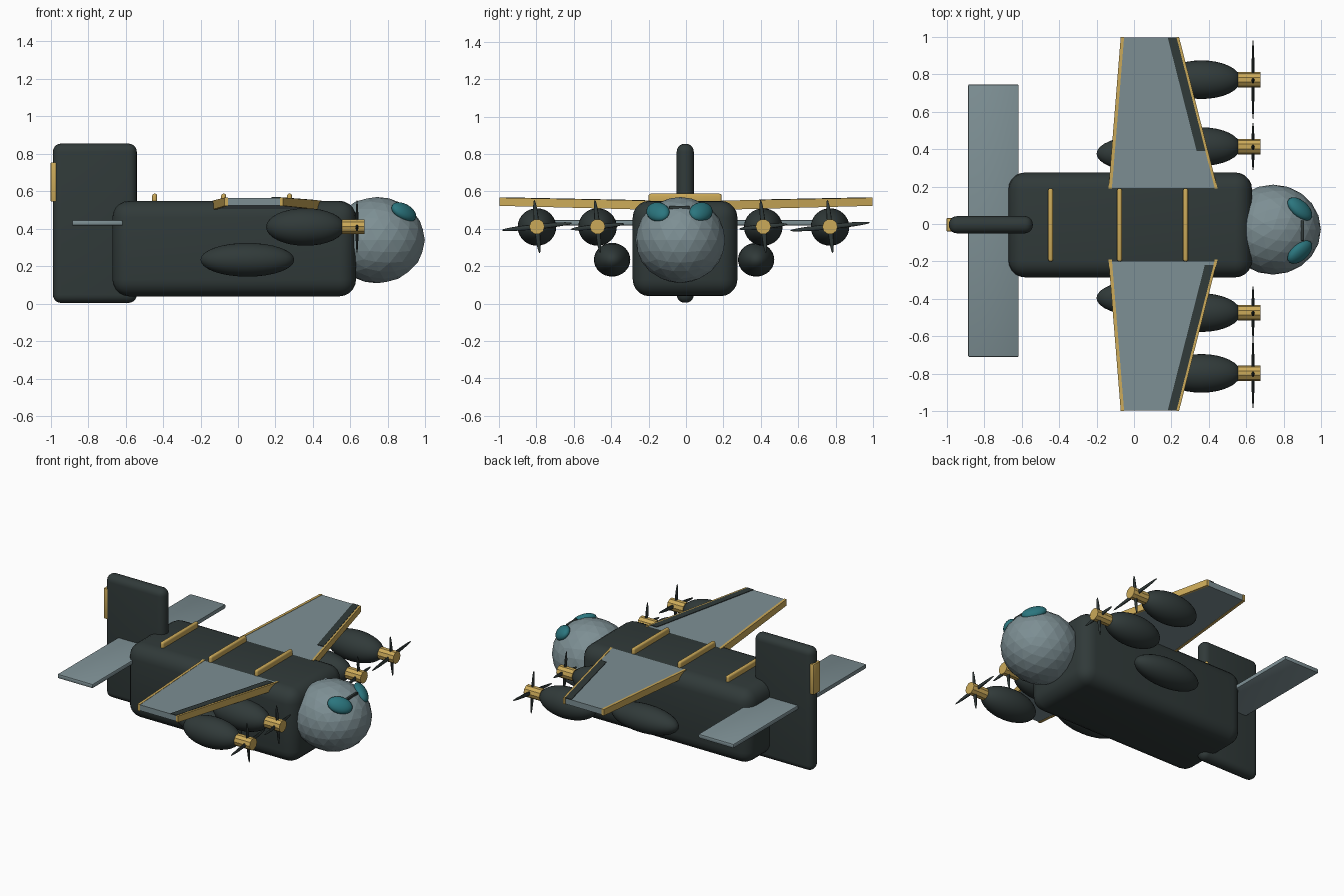
import bpy, bmesh, math
from mathutils import Vector, Matrix

cube = bpy.data.objects.get("Cube")
if cube:
    bpy.data.objects.remove(cube, do_unlink=True)


def material(name, rgb):
    m = bpy.data.materials.new(name)
    m.use_nodes = True
    m.diffuse_color = (*rgb, 1)
    m.node_tree.nodes["Principled BSDF"].inputs["Base Color"].default_value = (*rgb, 1)
    return m


DARK = material("dark slate", (0.03, 0.042, 0.041))
GREY = material("blue grey", (0.205, 0.275, 0.295))
GOLD = material("gold", (0.6, 0.4, 0.1))
TEAL = material("teal", (0.024, 0.18, 0.21))


def finish(obj, name, mat, smooth=True):
    obj.name = name
    obj.data.materials.append(mat)
    if smooth:
        bpy.ops.object.select_all(action='DESELECT')
        obj.select_set(True)
        bpy.context.view_layer.objects.active = obj
        bpy.ops.object.shade_smooth_by_angle(angle=math.radians(35))
    return obj


def box(name, mat, low, high, bevel=0.005, segments=2):
    low, high = Vector(low), Vector(high)
    bpy.ops.mesh.primitive_cube_add(size=1, location=(low + high) / 2)
    obj = bpy.context.object
    obj.data.transform(Matrix.Diagonal((*(high - low), 1)))
    mod = obj.modifiers.new("rounded edges", 'BEVEL')
    mod.width, mod.segments = bevel, segments
    bpy.ops.object.modifier_apply(modifier=mod.name)
    return finish(obj, name, mat)


def ellipsoid(name, mat, center, radii, sides=32, rings=16, rot=None):
    bpy.ops.mesh.primitive_uv_sphere_add(segments=sides, ring_count=rings)
    obj = bpy.context.object
    m = Matrix.Diagonal((*radii, 1))
    obj.data.transform(rot @ m if rot else m)
    obj.location = center
    return finish(obj, name, mat)


def cylinder_x(name, mat, x0, x1, y, z, r, sides):
    bpy.ops.mesh.primitive_cylinder_add(vertices=sides, radius=r, depth=x1 - x0)
    obj = bpy.context.object
    obj.data.transform(Matrix.Rotation(math.pi / 2, 4, 'Y'))
    obj.location = ((x0 + x1) / 2, y, z)
    return finish(obj, name, mat)


# Fuselage, nose, fin and tailplane
box("fuselage", DARK, (-0.67, -0.285, 0.04), (0.63, 0.275, 0.55), 0.09, 5)
bpy.ops.mesh.primitive_ico_sphere_add(subdivisions=3)
nose = bpy.context.object
nose.data.transform(Matrix.Diagonal((0.255, 0.24, 0.23, 1)))
nose.location = (0.742, -0.03, 0.34)
finish(nose, "nose", GREY, smooth=False)
box("tail_fin", DARK, (-0.988, -0.05, 0.005), (-0.54, 0.042, 0.855), 0.044, 5)
box("rudder_plate", GOLD, (-1.0, -0.04, 0.545), (-0.945, 0.032, 0.755))
box("tailplane", GREY, (-0.885, -0.71, 0.417), (-0.615, 0.745, 0.447), 0.008)

# Gold straps across the back
for label, x in (("rear", -0.445), ("middle", -0.077), ("front", 0.275)):
    box(label + "_strap", GOLD, (x - 0.013, -0.2, 0.53), (x + 0.013, 0.19, 0.588), 0.011, 3)


# Wings: taper from root to tip, described by edge lines along the span
ROOT, TIP = 0.19, 0.995


def along(y):
    return (y - ROOT) / (TIP - ROOT)


def leading(y):
    return 0.435 - 0.205 * along(y)


def trailing(y):
    return -0.125 + 0.065 * along(y)


def wing_slab(name, mat, side, spans, lift=0.0, plate=False):
    """spans: (y, x_back, x_front) at the inner and outer end"""
    bm = bmesh.new()
    loops = []
    for y, xa, xb in spans:
        top = 0.549 + 0.016 * along(y) + lift
        bottom = top - 0.006 if plate else 0.504 + 0.021 * along(y) - lift
        loops.append([bm.verts.new((x, side * y, z))
                      for x, z in ((xa, bottom), (xb, bottom), (xb, top), (xa, top))])
    a, b = loops
    bm.faces.new(a)
    bm.faces.new(b[::-1])
    for i in range(4):
        j = (i + 1) % 4
        bm.faces.new((a[i], b[i], b[j], a[j]))
    bmesh.ops.recalc_face_normals(bm, faces=bm.faces)
    mesh = bpy.data.meshes.new(name)
    bm.to_mesh(mesh)
    bm.free()
    obj = bpy.data.objects.new(name, mesh)
    bpy.context.collection.objects.link(obj)
    finish(obj, name, mat, smooth=False)


for label, side, stripe_start in (("left", 1, 0.39), ("right", -1, 0.22)):
    ends = (0.15, TIP)
    wing_slab(label + "_wing", GREY, side, [(y, trailing(y), leading(y)) for y in ends])
    ends = (ROOT, TIP + 0.003)
    wing_slab(label + "_wing_front_edge", GOLD, side,
              [(y, leading(y) - 0.004, leading(y) + 0.011) for y in ends], 0.002)
    wing_slab(label + "_wing_rear_edge", GOLD, side,
              [(y, trailing(y) - 0.011, trailing(y) + 0.007) for y in ends], 0.002)
    ends = (stripe_start, TIP + 0.001)
    wing_slab(label + "_wing_stripe", DARK, side,
              [(y, leading(y) - 0.05, leading(y) - 0.003) for y in ends], 0.004, True)

# Side pods
for label, y in (("left", 0.375), ("right", -0.395)):
    ellipsoid(label + "_side_pod", DARK, (0.05, y, 0.235), (0.25, 0.097, 0.09))

# Engines with gold hubs and crossed propeller blades
engines = (("left_outer", 0.77, 0.215), ("left_inner", 0.413, 0.13),
           ("right_inner", -0.473, 0.145), ("right_outer", -0.797, 0.19))
for label, y, reach in engines:
    ellipsoid(label + "_engine", DARK, (0.36, y, 0.41), (0.21, 0.103, 0.1))
    cylinder_x(label + "_hub", GOLD, 0.555, 0.675, y, 0.412, 0.041, 10)
    for part, length, turn in (("upright", 0.143, 0.1), ("cross", reach, 0.1 + math.pi / 2)):
        ellipsoid(f"{label}_{part}_blade", DARK, (0.635, y, 0.412), (0.008, 0.014, length),
                  12, 10, Matrix.Rotation(turn, 4, 'X'))

# Goggle eyes and bridge on the nose
for label, side in (("left", 1), ("right", -1)):
    normal = Vector((0.62, 0.47 * side, 0.6)).normalized()
    long_axis = Vector((0.65, -0.65 * side, -0.39))
    long_axis = (long_axis - normal * long_axis.dot(normal)).normalized()
    short_axis = normal.cross(long_axis)
    frame = Matrix((long_axis, short_axis, normal)).transposed().to_4x4()
    ellipsoid(label + "_eye", TEAL, (0.885, -0.035 + 0.115 * side, 0.49),
              (0.082, 0.055, 0.036), 24, 12, frame)
box("eye_bridge", DARK, (0.89, -0.09, 0.505), (0.908, 0.02, 0.523), 0.005)
